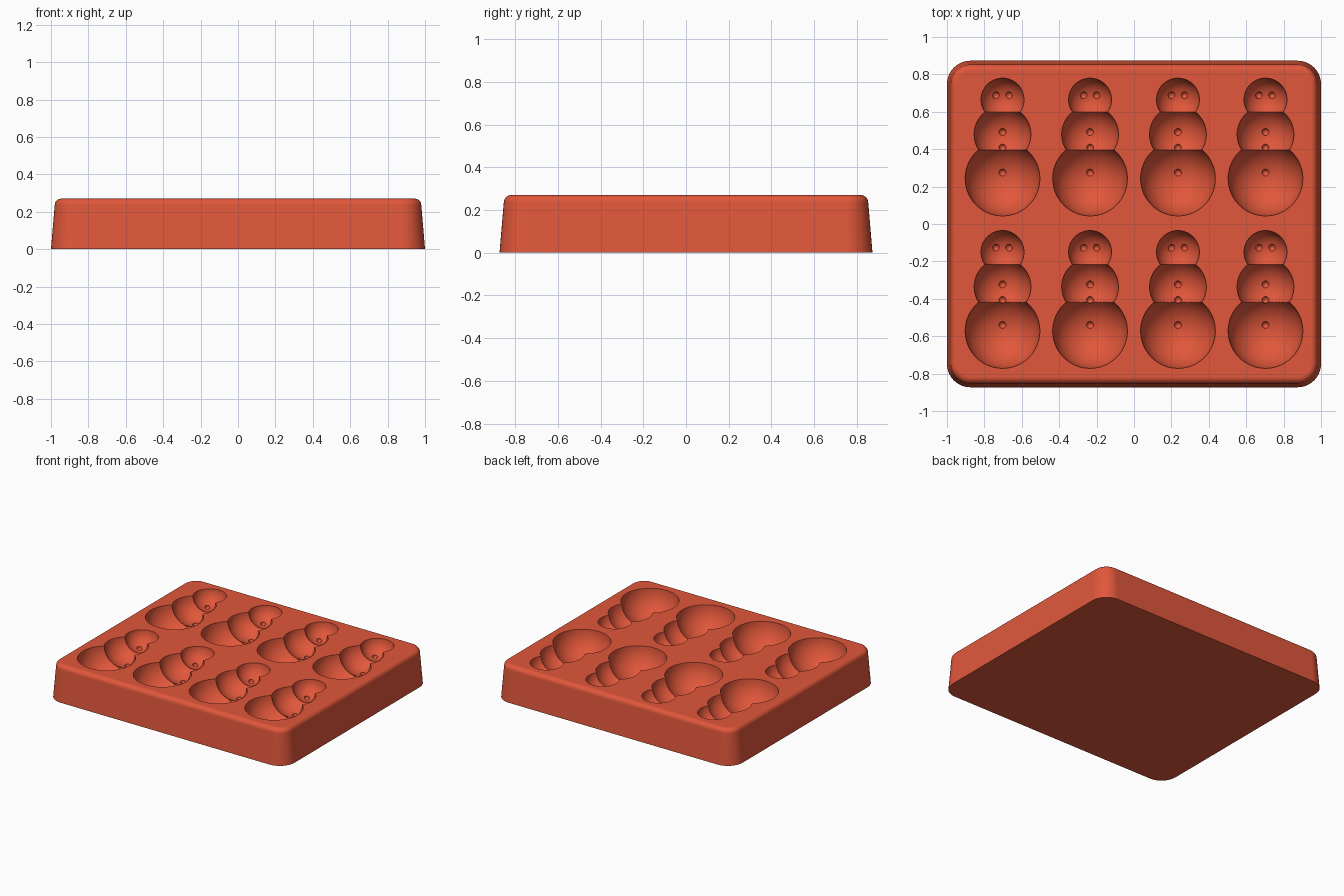
import bpy
import bmesh
from math import cos, sin, pi, sqrt, radians
from mathutils import Matrix, Vector

HALF_X, HALF_Y, TOP = 1.0, 0.873, 0.27
CORNER, DRAFT, FILLET = 0.125, 0.02, 0.035

default = bpy.data.objects.get("Cube")
if default:
    bpy.data.objects.remove(default, do_unlink=True)

red = bpy.data.materials.new("terracotta red")
red.use_nodes = True
colour = (0.75, 0.095, 0.043, 1)
red.diffuse_color = colour
red.node_tree.nodes["Principled BSDF"].inputs["Base Color"].default_value = colour


def make_object(name, bm):
    bmesh.ops.recalc_face_normals(bm, faces=bm.faces)
    mesh = bpy.data.meshes.new(name)
    bm.to_mesh(mesh)
    bm.free()
    mesh.materials.append(red)
    obj = bpy.data.objects.new(name, mesh)
    bpy.context.collection.objects.link(obj)
    return obj


def rounded_ring(bm, inset, z, steps=10):
    """One rounded rectangle outline at height z."""
    radius = CORNER - inset
    cx, cy = HALF_X - CORNER, HALF_Y - CORNER
    ring = []
    for quarter, (sx, sy) in enumerate([(1, 1), (-1, 1), (-1, -1), (1, -1)]):
        for i in range(steps + 1):
            a = (quarter + i / steps) * pi / 2
            ring.append(bm.verts.new((sx * cx + radius * cos(a),
                                      sy * cy + radius * sin(a), z)))
    return ring


# Tray block: drafted walls and a rounded top edge
bm = bmesh.new()
levels = [(0, 0)]
for i in range(8):
    a = i / 7 * pi / 2
    levels.append((DRAFT + FILLET * (1 - cos(a)), TOP - FILLET * (1 - sin(a))))
rings = [rounded_ring(bm, inset, z) for inset, z in levels]
for low, high in zip(rings, rings[1:]):
    for i in range(len(low)):
        j = (i + 1) % len(low)
        bm.faces.new((low[i], low[j], high[j], high[i]))
bm.faces.new(rings[0])
bm.faces.new(rings[-1])
tray = make_object("mould_tray", bm)

# Snowman layout, relative to each cavity's origin: (y, radius)
BELLY, CHEST, HEAD = (0.243, 0.2), (0.479, 0.152), (0.665, 0.115)
ORIGINS = [(x, y) for x in (-0.703, -0.235, 0.235, 0.703) for y in (0, -0.815)]


def detail(ball, x, y):
    """Point on the cavity floor of a ball, for an eye or a button."""
    cy, r = ball
    return Vector((x, y, TOP - sqrt(r * r - x * x - (y - cy) ** 2)))


def cutter(name, spots, radius, segments):
    """Spheres repeated in every cavity, subtracted from the tray."""
    bm = bmesh.new()
    for ox, oy in ORIGINS:
        for spot in spots:
            bmesh.ops.create_uvsphere(
                bm, u_segments=segments, v_segments=segments // 2, radius=radius,
                matrix=Matrix.Translation(spot + Vector((ox, oy, 0.001))))
    obj = make_object(name, bm)
    obj.hide_render = True
    mod = tray.modifiers.new(name, "BOOLEAN")
    mod.operation = "DIFFERENCE"
    mod.solver = "EXACT"
    mod.object = obj
    return obj


cutters = [cutter(name, [Vector((0, y, TOP))], r, 56)
           for name, (y, r) in (("belly_cutter", BELLY), ("chest_cutter", CHEST),
                                ("head_cutter", HEAD))]
pips = [detail(HEAD, -0.035, 0.688), detail(HEAD, 0.035, 0.688),
        detail(CHEST, 0, 0.492), detail(CHEST, 0, 0.41), detail(BELLY, 0, 0.275)]
cutters.append(cutter("eye_and_button_cutter", pips, 0.019, 16))

# Bake the cavities into the tray
bpy.context.view_layer.update()
depsgraph = bpy.context.evaluated_depsgraph_get()
carved = bpy.data.meshes.new_from_object(tray.evaluated_get(depsgraph))
tray.modifiers.clear()
tray.data = carved
for obj in cutters:
    bpy.data.objects.remove(obj, do_unlink=True)

# Smooth shading with crisp cavity rims
bpy.ops.object.select_all(action="DESELECT")
tray.select_set(True)
bpy.context.view_layer.objects.active = tray
bpy.ops.object.shade_smooth_by_angle(angle=radians(30))
weighted = tray.modifiers.new("flat_top_normals", "WEIGHTED_NORMAL")
weighted.keep_sharp = True
